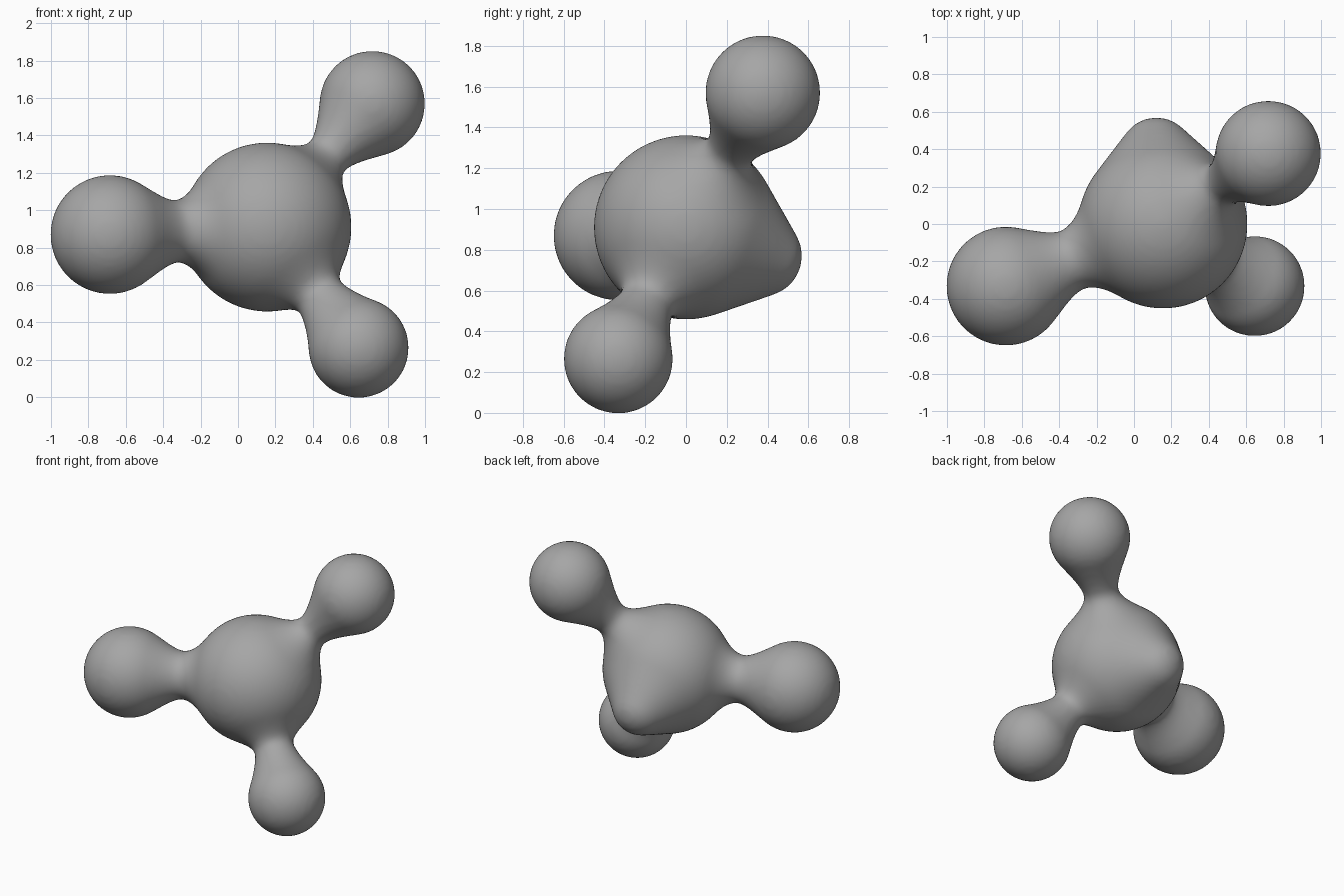
import bpy, bmesh, math
from mathutils import Vector, Matrix

if "Cube" in bpy.data.objects:
    bpy.data.objects.remove(bpy.data.objects["Cube"])

CORE, CORE_R = Vector((0.155, 0.0, 0.91)), 0.452
# centre, radius, neck distance from core centre, neck radius
LOBES = [
    (Vector((-0.685, -0.332, 0.870)), 0.318, 0.53, 0.166),
    (Vector((0.718, 0.377, 1.57)), 0.282, 0.55, 0.120),
    (Vector((0.645, -0.332, 0.265)), 0.268, 0.51, 0.136),
]


def ball(bm, centre, radius):
    bmesh.ops.create_icosphere(bm, subdivisions=5, radius=radius,
                               matrix=Matrix.Translation(centre))


def hermite(p, q, mp, mq, steps=10):
    """Profile curve between two (distance, radius) points with end slopes."""
    length = q[0] - p[0]
    for i in range(steps):
        t = i / steps
        r = ((2*t**3 - 3*t**2 + 1) * p[1] + (t**3 - 2*t**2 + t) * mp * length
             + (3*t**2 - 2*t**3) * q[1] + (t**3 - t**2) * mq * length)
        yield (p[0] + t * length, r)


def lathe(bm, origin, axis, profile, sides=48):
    turn = axis.to_track_quat('Z', 'Y')
    rings = []
    for d, r in profile:
        rings.append([bm.verts.new(origin + turn @ Vector((
            r * math.cos(2*math.pi*k/sides), r * math.sin(2*math.pi*k/sides), d)))
            for k in range(sides)])
    for a, b in zip(rings, rings[1:]):
        for k in range(sides):
            n = (k + 1) % sides
            bm.faces.new((a[k], a[n], b[n], b[k]))
    bm.faces.new(rings[0][::-1])
    bm.faces.new(rings[-1])


# Core body drawn out to a blunt point at the back: hull of two balls
src = bmesh.new()
ball(src, CORE, CORE_R)
ball(src, Vector((0.12, 0.37, 0.77)), 0.2)
points = [v.co.copy() for v in src.verts]
src.free()
bm = bmesh.new()
for co in points:
    bm.verts.new(co)
bmesh.ops.convex_hull(bm, input=bm.verts[:])
loose = [v for v in bm.verts if not v.link_faces]
bmesh.ops.delete(bm, geom=loose, context='VERTS')

# Round lobes on flared necks
for centre, radius, neck_d, neck_r in LOBES:
    ball(bm, centre, radius)
    axis = centre - CORE
    length = axis.length
    phi = math.radians(38)
    root = (CORE_R * math.cos(phi), CORE_R * math.sin(phi))
    neck = (neck_d, neck_r)
    tip = (length - 0.5 * radius, 0.866 * radius)
    profile = [(0.1, 0.15)]
    profile += hermite(root, neck, -1 / math.tan(phi), 0.0)
    profile += hermite(neck, tip, 0.2, 0.577)
    profile += [tip, (length, 0.3 * radius)]
    lathe(bm, CORE, axis, profile)

bmesh.ops.recalc_face_normals(bm, faces=bm.faces[:])
mesh = bpy.data.meshes.new("blob_body")
bm.to_mesh(mesh)
bm.free()
body = bpy.data.objects.new("blob_body", mesh)
bpy.context.collection.objects.link(body)

# Dark grey surface
grey = bpy.data.materials.new("dark_grey")
grey.diffuse_color = (0.38, 0.38, 0.38, 1.0)
grey.use_nodes = True
grey.node_tree.nodes["Principled BSDF"].inputs["Base Color"].default_value = grey.diffuse_color
mesh.materials.append(grey)

# Fuse everything into one soft skin
remesh = body.modifiers.new("fuse", 'REMESH')
remesh.mode = 'VOXEL'
remesh.voxel_size = 0.02
remesh.use_smooth_shade = True
soften = body.modifiers.new("soften", 'SMOOTH')
soften.factor = 0.5
soften.iterations = 10
